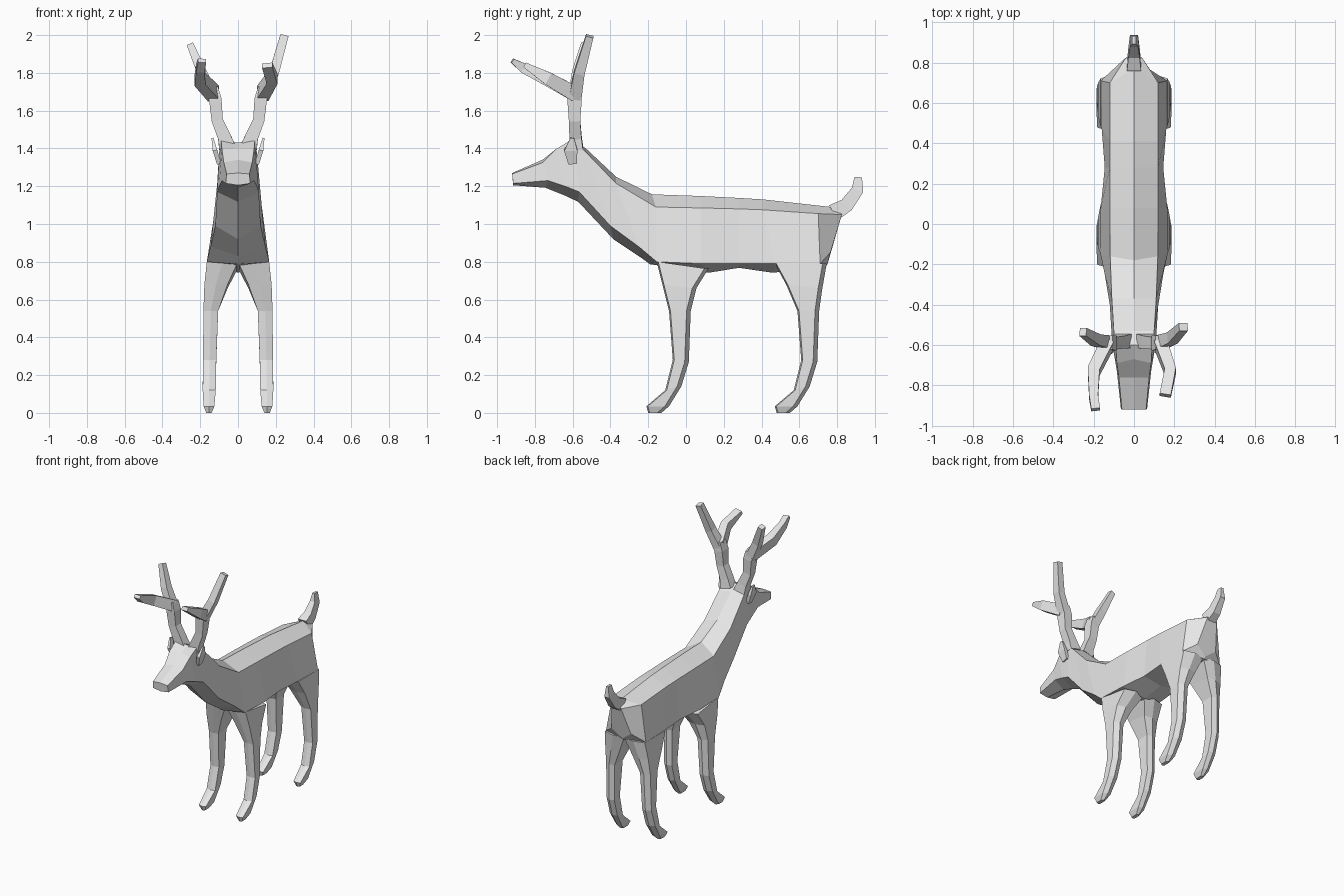
import bpy, bmesh
from mathutils import Vector

grey = bpy.data.materials.new("light_grey")
grey.diffuse_color = (0.8, 0.8, 0.8, 1)


def loft(name, rings):
    """Skin closed rings of points, cap both ends, flat shaded."""
    bm = bmesh.new()
    vr = [[bm.verts.new(p) for p in r] for r in rings]
    n = len(vr[0])
    for a, b in zip(vr, vr[1:]):
        for i in range(n):
            j = (i + 1) % n
            bm.faces.new((a[i], a[j], b[j], b[i]))
    bm.faces.new(vr[0])
    bm.faces.new(vr[-1])
    bmesh.ops.recalc_face_normals(bm, faces=bm.faces)
    me = bpy.data.meshes.new(name)
    bm.to_mesh(me)
    bm.free()
    me.materials.append(grey)
    ob = bpy.data.objects.new(name, me)
    bpy.context.collection.objects.link(ob)
    return ob


def tube(name, path, ref):
    """Four-sided tapering bar; path entries are (point, half size a, half size b)."""
    pts = [Vector(p[0]) for p in path]
    rings = []
    for i, (p, ra, rb) in enumerate(path):
        t = (pts[min(i + 1, len(pts) - 1)] - pts[max(i - 1, 0)]).normalized()
        a = Vector(ref).cross(t).normalized()
        b = t.cross(a)
        rings.append([pts[i] + a * ra * s + b * rb * u
                      for s, u in ((1, 1), (-1, 1), (-1, -1), (1, -1))])
    return loft(name, rings)


# Head, neck and torso: hexagonal sections from nose to rump
# (top y,z), (upper side y,x,z), (lower side y,x,z), (bottom y,z)
sections = [
    ((-.92, 1.27), (-.92, .06, 1.265), (-.915, .065, 1.215), (-.915, 1.205)),
    ((-.76, 1.34), (-.76, .075, 1.325), (-.73, .085, 1.23), (-.745, 1.192)),
    ((-.67, 1.40), (-.69, .085, 1.395), (-.64, .10, 1.20), (-.64, 1.15)),
    ((-.60, 1.43), (-.60, .09, 1.45), (-.565, .11, 1.17), (-.57, 1.117)),
    ((-.53, 1.40), (-.53, .10, 1.38), (-.40, .12, .99), (-.385, .92)),
    ((-.37, 1.25), (-.37, .11, 1.215), (-.25, .145, .88), (-.25, .83)),
    ((-.18, 1.157), (-.16, .118, 1.09), (-.155, .165, .80), (-.19, .787)),
    ((.08, 1.148), (.08, .12, 1.085), (.08, .165, .79), (.12, .742)),
    ((.28, 1.138), (.28, .12, 1.08), (.28, .145, .79), (.28, .768)),
    ((.41, 1.13), (.41, .12, 1.075), (.47, .16, .79), (.46, .742)),
    ((.77, 1.09), (.70, .12, 1.055), (.71, .165, .79), (.74, .775)),
    ((.80, 1.085), (.825, .04, 1.05), (.765, .08, .85), (.75, .79)),
]
rings = []
for top, up, lo, bot in sections:
    rings.append([(0, *top), (up[1], up[0], up[2]), (lo[1], lo[0], lo[2]),
                  (0, *bot), (-lo[1], lo[0], lo[2]), (-up[1], up[0], up[2])])
loft("body", rings)

# Legs: (front y,z, back y,z, inner x, outer x) from hip to hoof
thighs = {
    "front_leg": (0, [(-.155, .80, .12, .765, 0, .165), (-.125, .68, .055, .66, .055, .178)]),
    "rear_leg": (.68, [(.47, .79, .745, .79, 0, .165), (.53, .68, .722, .66, .055, .178)]),
}
shank = [(-.09, .54, .025, .54, .105, .183), (-.07, .28, .015, .27, .115, .185),
         (-.11, .12, -.025, .14, .118, .187), (-.21, .035, -.09, .035, .125, .182),
         (-.20, 0, -.13, 0, .14, .168)]
for name, (off, upper) in thighs.items():
    lower = [(a + off, b, c + off, d, e, f) for a, b, c, d, e, f in shank]
    for side, s in (("left", 1), ("right", -1)):
        rings = []
        for y0, z0, y1, z1, xi, xo in upper + lower:
            m = (xi + xo) / 2
            rings.append([(s * xo, y0 + .008, z0), (s * xo, y1 - .022, z1), (s * m, y1, z1),
                          (s * xi, y1 - .012, z1), (s * xi, y0 + .008, z0), (s * m, y0, z0)])
        loft(f"{name}_{side}", rings)

# Tail
tube("tail", [((0, .78, 1.06), .045, .035), ((0, .85, 1.10), .038, .028),
              ((0, .908, 1.18), .032, .02), ((0, .912, 1.248), .02, .009)], (1, 0, 0))

# Ears
for side, s in (("left", 1), ("right", -1)):
    tube(f"ear_{side}", [((s * .10, -.60, 1.32), .012, .022), ((s * .122, -.61, 1.39), .012, .035),
                         ((s * .135, -.602, 1.455), .005, .01)], (0, 1, 0))

# Antlers: shared stem, then a forward and a back tine per side
tines = {
    "left": (1, [((.18, -.73, 1.77), .034, .028), ((.155, -.85, 1.84), .014, .028)],
             [((.19, -.565, 1.80), .026, .028), ((.245, -.51, 1.995), .022, .020)]),
    "right": (-1, [((-.20, -.73, 1.765), .036, .030), ((-.20, -.86, 1.825), .026, .022),
                   ((-.19, -.92, 1.865), .012, .022)],
              [((-.19, -.575, 1.80), .026, .028), ((-.253, -.535, 1.95), .018, .020)]),
}
for side, (s, forward, back) in tines.items():
    tube(f"antler_stem_{side}", [((s * .055, -.58, 1.40), .045, .035), ((s * .072, -.585, 1.46), .035, .032),
                                 ((s * .11, -.59, 1.55), .03, .03), ((s * .12, -.59, 1.66), .033, .038),
                                 ((s * .135, -.588, 1.72), .03, .034)], (0, 1, 0))
    tube(f"antler_front_tine_{side}", [((s * .13, -.59, 1.69), .04, .032)] + forward, (1, 0, 0))
    tube(f"antler_back_tine_{side}", [((s * .128, -.588, 1.67), .03, .034)] + back, (0, 1, 0))
